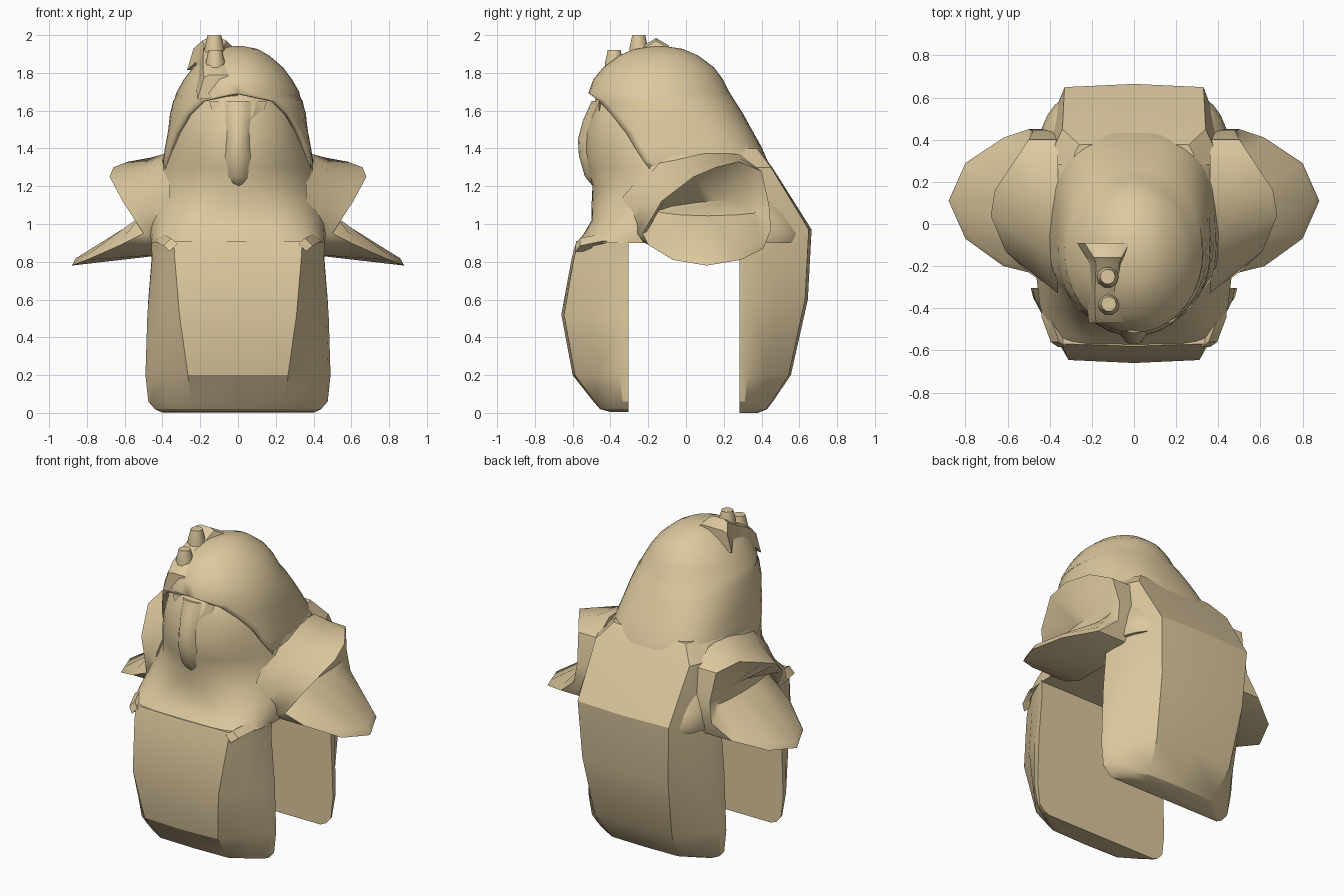
import bpy, bmesh, math
from mathutils import Vector

if "Cube" in bpy.data.objects:
    bpy.data.objects.remove(bpy.data.objects["Cube"])

tan = bpy.data.materials.new("tan")
tan.diffuse_color = (0.72, 0.58, 0.34, 1)
tan.use_nodes = True
tan.node_tree.nodes["Principled BSDF"].inputs["Base Color"].default_value = tan.diffuse_color


def finish(name, bm, angle=32):
    bmesh.ops.remove_doubles(bm, verts=bm.verts, dist=0.0005)
    bmesh.ops.recalc_face_normals(bm, faces=bm.faces)
    me = bpy.data.meshes.new(name)
    bm.to_mesh(me)
    bm.free()
    me.materials.append(tan)
    me.shade_smooth()
    me.set_sharp_from_angle(angle=math.radians(angle))
    ob = bpy.data.objects.new(name, me)
    bpy.context.collection.objects.link(ob)
    return ob


def loft(name, rings, closed=True, caps=(True, True), angle=32):
    bm = bmesh.new()
    vs = [[bm.verts.new(p) for p in r] for r in rings]
    n = len(rings[0])
    for a, b in zip(vs, vs[1:]):
        for i in range(n if closed else n - 1):
            j = (i + 1) % n
            bm.faces.new((a[i], a[j], b[j], b[i]))
    if caps[0]:
        bm.faces.new(vs[0])
    if caps[1]:
        bm.faces.new(vs[-1])
    return finish(name, bm, angle)


def oval(t, z, w, yc, yf, yb, pb, pf):
    # rounded-box oval, t = 0 at the back, separate squareness back and front
    s, c = math.sin(t), math.cos(t)
    d, e = (yb - yc, 2 / pb) if c > 0 else (yc - yf, 2 / pf)
    return (w * math.copysign(abs(s) ** e, s),
            yc + d * math.copysign(abs(c) ** e, c), z)


def mirrored(half):
    return half + [(-x, y, z) for x, y, z in reversed(half) if x > 0]


# torso and face: z, half width, centre y, front y, back y, squareness back/front
body = [(.90, .46, 0, -.58, .63, 4, 5), (.95, .47, 0, -.54, .645, 4, 4),
        (1.02, .47, 0, -.50, .61, 3.8, 3), (1.10, .46, 0, -.50, .56, 3.6, 2.3),
        (1.20, .44, 0, -.495, .50, 3.4, 1.9), (1.30, .415, -.03, -.525, .445, 3.3, 1.85),
        (1.38, .385, -.08, -.535, .395, 3.1, 1.9), (1.48, .345, -.12, -.53, .335, 2.9, 2),
        (1.58, .315, -.14, -.505, .27, 2.5, 2), (1.66, .25, -.14, -.48, .20, 2, 2),
        (1.75, .18, -.14, -.36, .12, 2, 2)]
N = 36
loft("torso_and_face", [[oval(2 * math.pi * i / N, *r) for i in range(N)]
                        for r in body], angle=45)

# hood: z, half width, front y, back y, squareness, rim y (None = full ring)
hood = [(1.22, .37, -.50, .46, 3, -.14), (1.33, .385, -.50, .42, 3.1, -.22),
        (1.40, .375, -.50, .39, 3.0, -.265),
        (1.48, .36, -.50, .345, 2.8, -.31), (1.58, .348, -.51, .29, 2.4, -.39),
        (1.65, .33, -.51, .245, 2.2, -.45), (1.69, .315, -.505, .22, 2, None),
        (1.76, .275, -.48, .185, 2, None), (1.82, .23, -.43, .14, 2, None),
        (1.88, .16, -.35, .06, 2, None), (1.915, .10, -.27, -.02, 2, None),
        (1.93, .02, -.16, -.12, 2, None)]
rings = []
for z, w, yf, yb, p, rim in hood:
    yc = -.14
    lim = math.pi if rim is None else \
        math.acos(-((yc - rim) / (yc - yf)))
    rings.append([oval(lim * (2 * i / N - 1), z, w, yc, yf, yb, p, 2)
                  for i in range(N + 1)])
ob = loft("hood", rings, closed=False, caps=(False, True), angle=50)
mod = ob.modifiers.new("thickness", 'SOLIDIFY')
mod.thickness, mod.offset = .025, 0

# nose: z, half width, front y
loft("nose", [mirrored([(0, yf, z), (w * .6, yf + .008, z), (w, yf + .04, z),
                        (w * 1.9, -.46, z), (0, -.40, z)])
              for z, w, yf in [(1.19, .03, -.485), (1.25, .06, -.535),
                               (1.36, .065, -.567), (1.45, .055, -.572),
                               (1.55, .065, -.545), (1.65, .08, -.50)]], angle=50)


# hanging panels: z, half width of flat face, outer y, half width of side
def panel(name, rows, inner):
    rings = []
    for z, xf, yo, xs in rows:
        d = yo - inner
        rings.append(mirrored([(0, yo, z), (xf, inner + d * .96, z),
                               (xf + (xs - xf) * .55, inner + d * .52, z),
                               (xs - .012, inner + d * .16, z),
                               (xs, inner, z)]))
    loft(name, rings, angle=26)


panel("front_panel", [(.005, .24, -.40, .40), (.02, .245, -.455, .44),
                      (.06, .25, -.49, .475), (.20, .265, -.60, .49),
                      (.52, .31, -.66, .48), (.82, .335, -.605, .455),
                      (.91, .34, -.58, .46)], -.305)
panel("back_panel", [(0, .23, .38, .40), (.02, .24, .43, .44),
                     (.06, .25, .46, .475), (.20, .28, .555, .49),
                     (.60, .31, .645, .475), (.97, .33, .665, .445),
                     (1.30, .34, .457, .405), (1.40, .26, .38, .30)], .283)

# flared shoulder guards: upper rim arc, then lower flap edge
rim = [(.50, -.23, .95), (.61, -.13, 1.12), (.68, .04, 1.25), (.66, .16, 1.30),
       (.58, .28, 1.33), (.50, .40, 1.28), (.48, .44, 1.10), (.50, .45, .97),
       (.62, .41, .87), (.80, .29, .81), (.88, .11, .78), (.80, -.07, .81),
       (.62, -.20, .89)]
mid = Vector((.52, .12, 1.09))
for side, label in ((1, "right"), (-1, "left")):
    root, neck, edge, lip, deep = [], [], [], [], []
    for k, (x, y, z) in enumerate(rim):
        v = Vector((x, y, z))
        pull = (.10, .20, .20, .10)[k] if k < 4 else 0
        lift = (.03, .03, .09, .08, .04)[k] if k < 5 else 0
        r = Vector((.36, y - pull, max(z, .84) + lift))
        root.append((side * r.x, r.y, r.z))
        # slight waist so the collar sweeps up into the rim
        n = r.lerp(v, .45) - Vector((0, 0, .025 if k < 4 else 0))
        neck.append((side * n.x, n.y, n.z))
        edge.append((side * x, y, z))
        i = v.lerp(mid, .06) + Vector((0, 0, .02 if z < .95 else 0))
        lip.append((side * i.x, i.y, i.z))
        deep.append((side * .49, .15 + (y - .15) * .8, 1.09 + (z - 1.09) * .15))
    loft("shoulder_guard_" + label, [root, neck, edge, lip, deep], angle=42)

    # short strap at the chest corner
    path = [(.34, -.565, .875), (.375, -.54, .905), (.42, -.42, .93)]
    loft("strap_" + label,
         [[(side * (x + a), y + b, z + c) for a, b, c in
           ((.02, -.02, -.02), (-.02, -.02, .02),
            (-.02, .05, .02), (.02, .05, -.02))] for x, y, z in path])

# head ornament: a waisted saddle with two stubby tubes
saddle = [(-.47, -.18, -.03, 1.79), (-.42, -.185, -.05, 1.84),
          (-.31, -.185, -.075, 1.90), (-.19, -.18, -.07, 1.965),
          (-.16, -.19, -.06, 1.985), (-.09, -.235, -.02, 1.945)]
loft("ornament_saddle",
     [[(l, y, z - .015), (l + .03, y, z), (r - .03, y, z), (r, y, z - .015),
       (r + .03, y, z - .11), (l - .035, y, z - .13)]
      for y, l, r, z in saddle])
for k, (x, y, z) in enumerate([(-.125, -.25, 2.0), (-.12, -.38, 1.92)]):
    loft("ornament_tube_%d" % (k + 1),
         [[(x + r * math.cos(a * math.pi / 5), y + r * math.sin(a * math.pi / 5), h)
           for a in range(10)]
          for r, h in ((.055, z - .14), (.052, z - .07), (.036, z))], angle=45)
